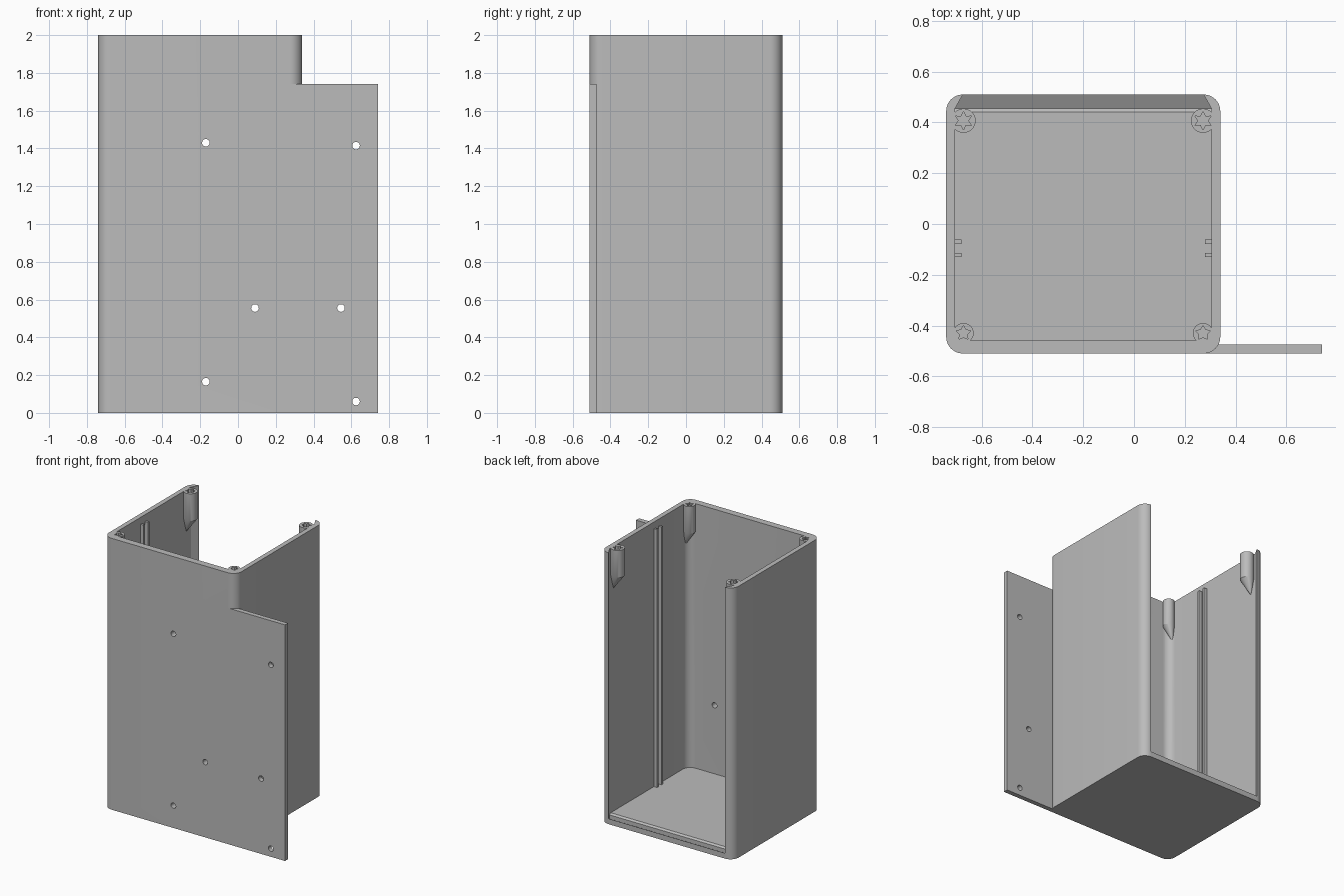
import bpy, bmesh, math

cube = bpy.data.objects.get("Cube")
if cube:
    bpy.data.objects.remove(cube)

grey = bpy.data.materials.new("plain grey")
grey.use_nodes = True
colour = (0.5, 0.5, 0.5, 1)
grey.diffuse_color = colour
grey.node_tree.nodes["Principled BSDF"].inputs["Base Color"].default_value = colour

LEFT, RIGHT, FRONT, BACK = -0.74, 0.34, -0.51, 0.51
IN_L, IN_R, IN_F = -0.705, 0.305, -0.46
MID = (LEFT + RIGHT) / 2


def finish(name, bm):
    bmesh.ops.recalc_face_normals(bm, faces=bm.faces)
    mesh = bpy.data.meshes.new(name)
    bm.to_mesh(mesh)
    bm.free()
    mesh.materials.append(grey)
    obj = bpy.data.objects.new(name, mesh)
    bpy.context.collection.objects.link(obj)
    return obj


def prism(name, outline, z0, z1):
    bm = bmesh.new()
    face = bm.faces.new([bm.verts.new((x, y, z0)) for x, y in outline])
    top = bmesh.ops.extrude_face_region(bm, geom=[face])["geom"]
    bmesh.ops.translate(bm, vec=(0, 0, z1 - z0),
                        verts=[v for v in top if isinstance(v, bmesh.types.BMVert)])
    return finish(name, bm)


def hull(name, points):
    bm = bmesh.new()
    verts = [bm.verts.new(p) for p in points]
    bmesh.ops.convex_hull(bm, input=verts)
    return finish(name, bm)


def rounded(x0, x1, y0, y1, r_front, r_back, steps=10):
    corners = [(x1, y1, r_back, 0), (x0, y1, r_back, 1),
               (x0, y0, r_front, 2), (x1, y0, r_front, 3)]
    pts = []
    for x, y, r, quarter in corners:
        if r == 0:
            pts.append((x, y))
            continue
        cx = x - r if x == x1 else x + r
        cy = y - r if y == y1 else y + r
        for i in range(steps + 1):
            a = (quarter + i / steps) * math.pi / 2
            pts.append((cx + r * math.cos(a), cy + r * math.sin(a)))
    return pts


def circle(x, y, r, n=24):
    return [(x + r * math.cos(math.tau * i / n), y + r * math.sin(math.tau * i / n))
            for i in range(n)]


def combine(target, other, operation):
    mod = target.modifiers.new("join", 'BOOLEAN')
    mod.operation, mod.object, mod.solver = operation, other, 'EXACT'
    bpy.context.view_layer.objects.active = target
    bpy.ops.object.modifier_apply(modifier=mod.name)
    bpy.data.objects.remove(other)


# Outer box, hollowed from the top
case = prism("enclosure", rounded(LEFT, RIGHT, FRONT, BACK, 0.065, 0.065), 0, 2)
combine(case, prism("cavity", rounded(IN_L, IN_R, IN_F, 0.458, 0.06, 0), 0.05, 2.1),
        'DIFFERENCE')

# Dovetail opening for a sliding back panel, undercut at the sides and the sill
slot = []
for y, inset, z in ((0.455, 0, 0.01), (0.52, 0.036, 0.046)):
    for x in (IN_L + inset, IN_R - inset):
        slot += [(x, y, z), (x, y, 2.1)]
combine(case, hull("panel_slot", slot), 'DIFFERENCE')

# Bevelled floor edge beside the panel
combine(case, hull("floor_bevel", [(x, y, z) for x in (IN_L, IN_R)
                                   for y, z in ((0.44, 0.051), (0.46, 0.051), (0.46, 0.035))]),
        'DIFFERENCE')

# Side mounting flange, flush with the front
flange = [(0.27, FRONT), (0.74, FRONT), (0.74, -0.475), (0.27, -0.475)]
combine(case, prism("flange", flange, 0, 1.74), 'UNION')

# Paired guide rails on both side walls
for side in (-1, 1):
    wall = IN_L if side < 0 else IN_R
    x0, x1 = sorted((wall + side * 0.015, wall - side * 0.025))
    for y in (-0.07, -0.122):
        rail = [(x0, y - 0.008), (x1, y - 0.008), (x1, y + 0.008), (x0, y + 0.008)]
        combine(case, prism("rail", rail, 0.04, 1.95), 'UNION')

# Corner screw bosses with tapered undersides and star-shaped holes
for side in (-1, 1):
    x = MID + side * 0.472
    for y, r, points in ((0.407, 0.048, 6), (-0.43, 0.04, 5)):
        shape = [(px, py, z) for z in (1.8, 2) for px, py in circle(x, y, r)]
        shape.append((x + side * 0.036, y, 1.69))
        combine(case, hull("boss", shape), 'UNION')
        star = []
        for i in range(points * 2):
            a = math.pi * i / points + math.pi / 2
            radius = r * (0.75 if i % 2 == 0 else 0.4)
            star.append((x + radius * math.cos(a), y + radius * math.sin(a)))
        combine(case, prism("star_hole", star, 1.82, 2.1), 'DIFFERENCE')

# Screw holes through the front wall and the flange
for x, z in ((-0.17, 1.43), (0.09, 0.555), (-0.17, 0.165),
             (0.625, 1.415), (0.545, 0.555), (0.625, 0.06)):
    drill = prism("drill", circle(x, -z, 0.02), 0.4, 0.6)
    drill.data.transform(((1, 0, 0, 0), (0, 0, -1, 0), (0, -1, 0, 0), (0, 0, 0, 1)))
    drill.data.flip_normals()
    drill.data.update()
    # the mirrored swap of axes is a reflection only when its determinant is negative
    bm = bmesh.new()
    bm.from_mesh(drill.data)
    bmesh.ops.recalc_face_normals(bm, faces=bm.faces)
    bm.to_mesh(drill.data)
    bm.free()
    combine(case, drill, 'DIFFERENCE')

# Smooth the rounded corners, keep edges crisp
bpy.ops.object.select_all(action='DESELECT')
case.select_set(True)
bpy.context.view_layer.objects.active = case
bpy.ops.object.shade_smooth_by_angle(angle=math.radians(30))
